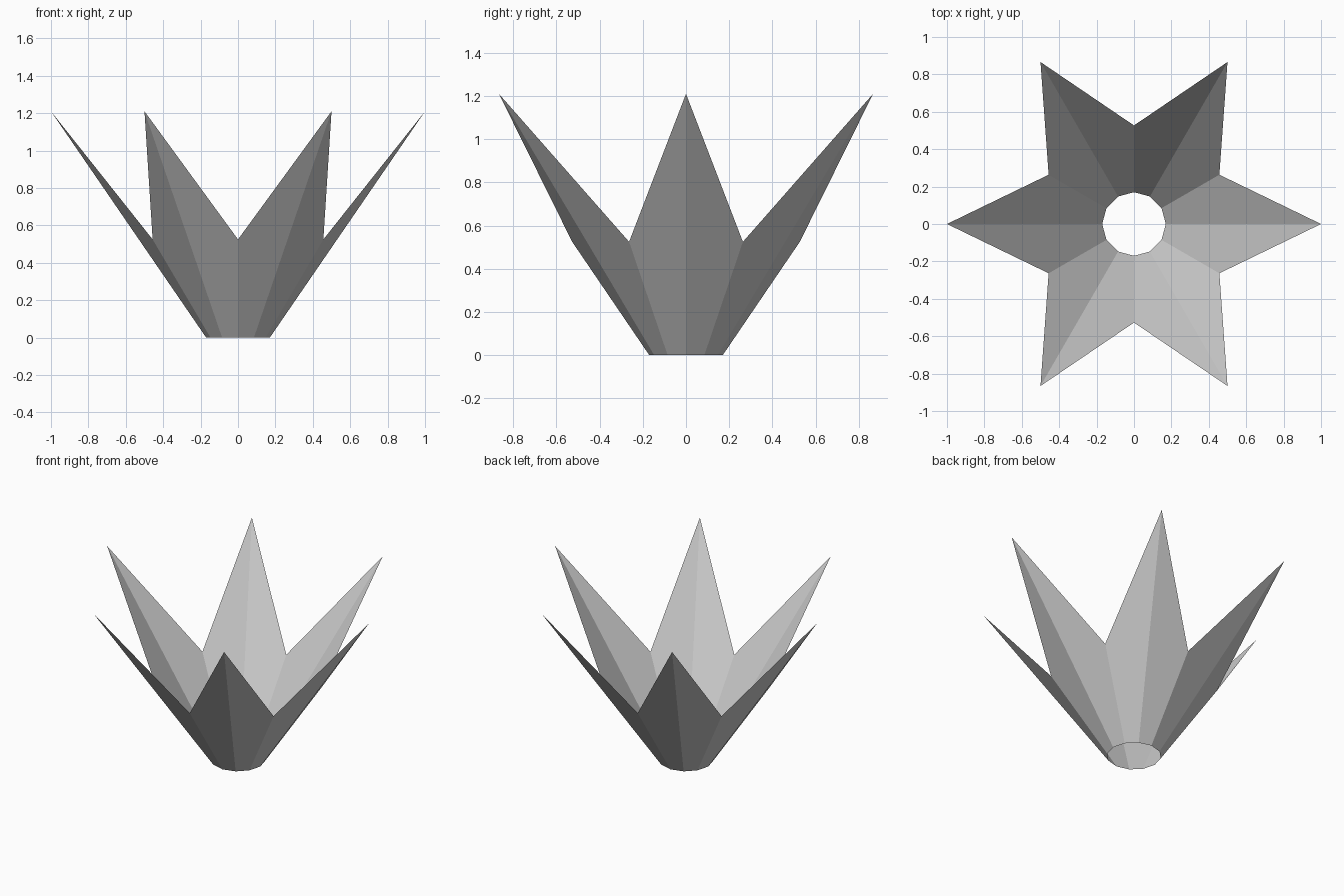
import bpy, bmesh
from math import cos, sin, pi

if "Cube" in bpy.data.objects:
    bpy.data.objects.remove(bpy.data.objects["Cube"])

SIDES = 12
BASE = (0.17, 0.0)      # radius, height of the open bottom ring
TIP = (1.0, 1.21)       # petal points
NOTCH = (0.527, 0.525)  # valleys between the petals


def ring_vert(bm, i, radius, height):
    a = 2 * pi * i / SIDES
    return bm.verts.new((radius * cos(a), radius * sin(a), height))


# Open flaring shell with a six-pointed rim: tips and notches alternate
bm = bmesh.new()
lower = [ring_vert(bm, i, *BASE) for i in range(SIDES)]
upper = [ring_vert(bm, i, *(NOTCH if i % 2 else TIP)) for i in range(SIDES)]
for i in range(SIDES):
    j = (i + 1) % SIDES
    bm.faces.new((lower[i], lower[j], upper[j], upper[i]))

mesh = bpy.data.meshes.new("petal_cup")
bm.to_mesh(mesh)
bm.free()
cup = bpy.data.objects.new("petal_cup", mesh)
bpy.context.collection.objects.link(cup)
